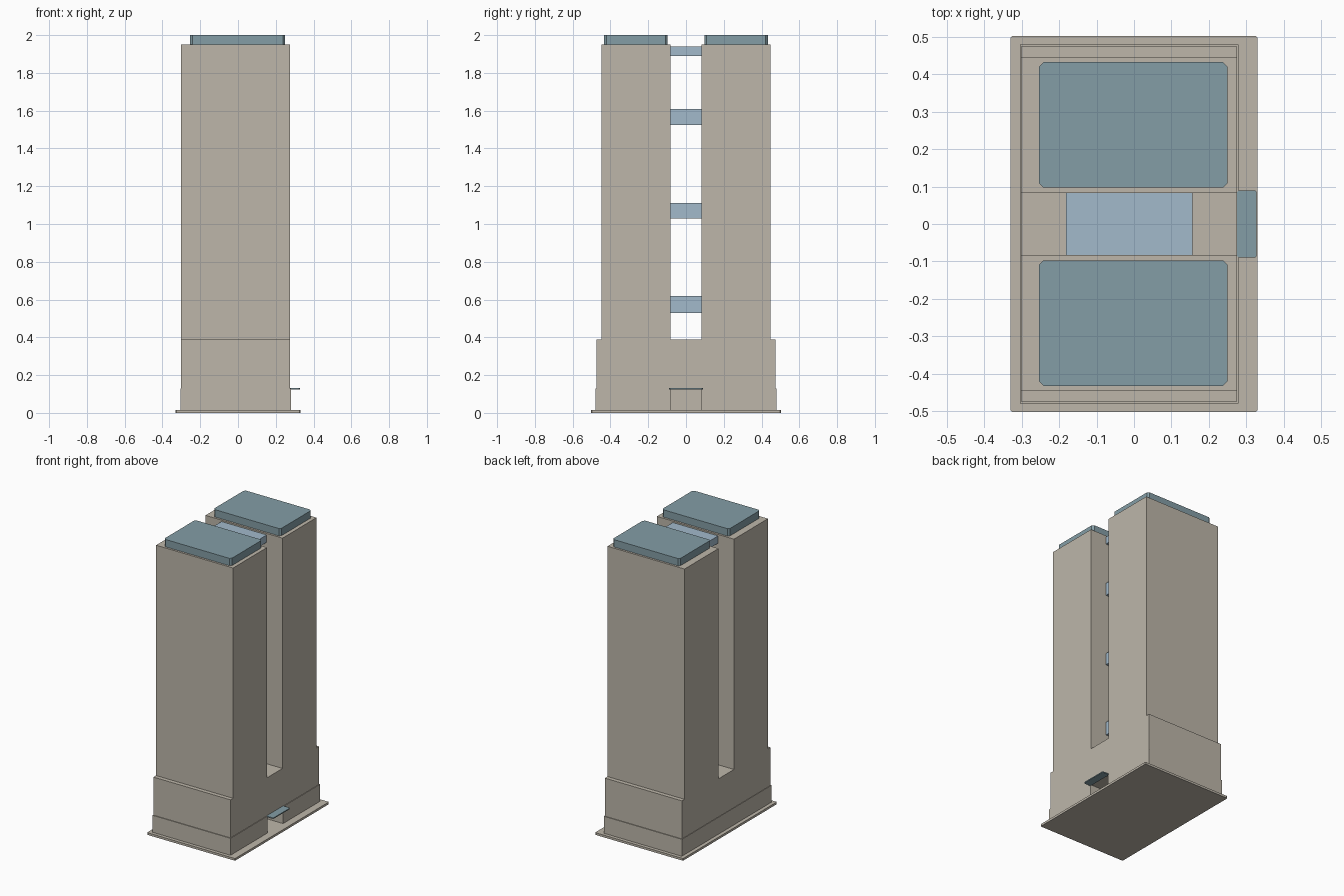
import bpy
import bmesh
from mathutils import Vector

cube = bpy.data.objects.get("Cube")
if cube:
    bpy.data.objects.remove(cube, do_unlink=True)


def material(name, color):
    mat = bpy.data.materials.new(name)
    mat.use_nodes = True
    mat.diffuse_color = (*color, 1)
    mat.node_tree.nodes["Principled BSDF"].inputs["Base Color"].default_value = (*color, 1)
    return mat


stone = material("warm stone", (0.51, 0.47, 0.40))
teal = material("teal roof", (0.23, 0.34, 0.38))
glass = material("pale blue glass", (0.36, 0.49, 0.60))


def prism(name, outline, direction, mat):
    """Extrude a closed outline along a direction."""
    bm = bmesh.new()
    face = bm.faces.new([bm.verts.new(p) for p in outline])
    out = bmesh.ops.extrude_face_region(bm, geom=[face])
    moved = [g for g in out["geom"] if isinstance(g, bmesh.types.BMVert)]
    bmesh.ops.translate(bm, verts=moved, vec=Vector(direction))
    bmesh.ops.recalc_face_normals(bm, faces=bm.faces)
    mesh = bpy.data.meshes.new(name)
    bm.to_mesh(mesh)
    bm.free()
    mesh.materials.append(mat)
    obj = bpy.data.objects.new(name, mesh)
    bpy.context.collection.objects.link(obj)
    return obj


def block(name, x, y, z, mat, cut=0):
    """Box between limits, with optional clipped vertical corners."""
    (x0, x1), (y0, y1), c = x, y, cut
    if c:
        plan = [(x0 + c, y0), (x1 - c, y0), (x1, y0 + c), (x1, y1 - c),
                (x1 - c, y1), (x0 + c, y1), (x0, y1 - c), (x0, y0 + c)]
    else:
        plan = [(x0, y0), (x1, y0), (x1, y1), (x0, y1)]
    return prism(name, [(px, py, z[0]) for px, py in plan], (0, 0, z[1] - z[0]), mat)


# Ground slab
block("base_slab", (-0.33, 0.33), (-0.503, 0.503), (0, 0.015), stone, 0.005)

# Lower podium with an entrance recess on the +x side
half = [(0.28, 0.48), (0.28, 0.083), (0.13, 0.083)]
plan = [(-0.305, 0.48)] + half + [(x, -y) for x, y in reversed(half)] + [(-0.305, -0.48)]
prism("lower_podium", [(x, y, 0.015) for x, y in plan], (0, 0, 0.115), stone)

# Upper podium and twin towers share one stepped U profile
half = [(0.475, 0.13), (0.475, 0.388), (0.447, 0.388), (0.447, 1.95),
        (0.083, 1.95), (0.083, 0.388)]
profile = half + [(-y, z) for y, z in reversed(half)]
prism("twin_towers", [(-0.302, y, z) for y, z in profile], (0.578, 0, 0), stone)

# Roof caps
for side, y in (("front", (-0.433, -0.097)), ("back", (0.097, 0.433))):
    block(side + "_roof_cap", (-0.254, 0.25), y, (1.95, 2.0), teal, 0.012)

# Glass bridges between the towers
for level, (low, high) in enumerate([(0.53, 0.62), (1.03, 1.11), (1.525, 1.61), (1.89, 1.94)], 1):
    block(f"bridge_{level}", (-0.182, 0.157), (-0.083, 0.083), (low, high), glass)

# Entrance canopy
block("entrance_canopy", (0.276, 0.328), (-0.09, 0.09), (0.125, 0.132), teal, 0.004)
